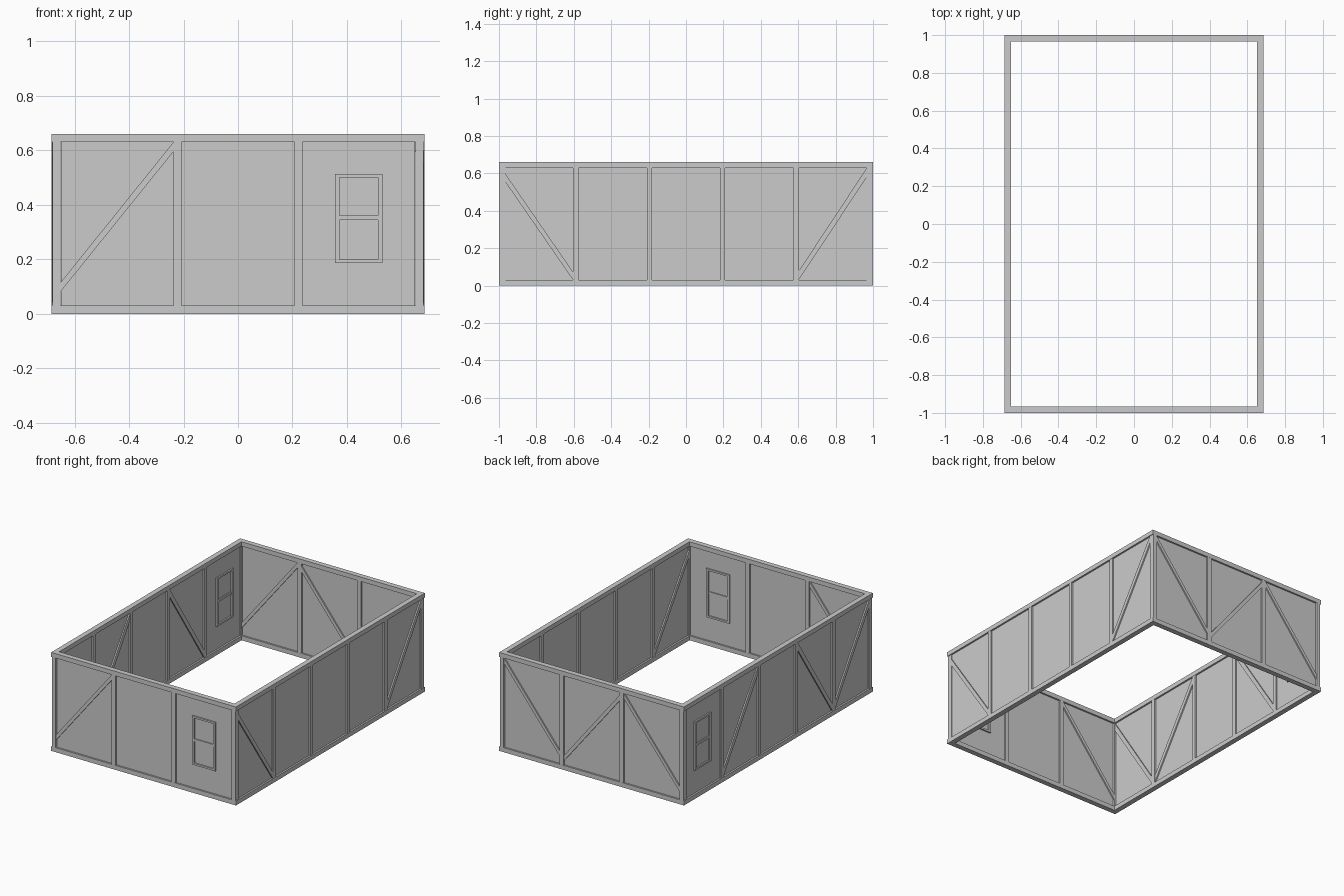
import bpy, bmesh

if "Cube" in bpy.data.objects:
    bpy.data.objects.remove(bpy.data.objects["Cube"])

HX, HY, H = 0.685, 1.0, 0.66      # half width, half length, height
T = 0.035                         # timber wall thickness
B = 0.03                          # beam height / post width


def prism(name, wall, poly, half):
    """Extrude a (u, z) outline through a wall, centred on its mid plane."""
    axis, sign = wall
    mid = sign * ((HY if axis == 'x' else HX) - T / 2)
    bm = bmesh.new()
    rings = []
    for d in (mid - half, mid + half):
        rings.append([bm.verts.new((u, d, z) if axis == 'x' else (d, u, z))
                      for u, z in poly])
    n = len(poly)
    bm.faces.new(rings[0])
    bm.faces.new(rings[1])
    for i in range(n):
        j = (i + 1) % n
        bm.faces.new((rings[0][i], rings[0][j], rings[1][j], rings[1][i]))
    bmesh.ops.recalc_face_normals(bm, faces=bm.faces)
    me = bpy.data.meshes.new(name)
    bm.to_mesh(me)
    bm.free()
    ob = bpy.data.objects.new(name, me)
    bpy.context.collection.objects.link(ob)
    return ob


def rect(name, wall, u0, u1, z0, z1, half):
    return prism(name, wall, [(u0, z0), (u1, z0), (u1, z1), (u0, z1)], half)


def brace(wall, low_u, high_u, low, high, half):
    prism("diagonal_brace", wall, [(low_u, low[0]), (high_u, high[0]),
                                   (high_u, high[1]), (low_u, low[1])], half)


def window(wall, c):
    w, z0, z1, half = 0.087, 0.187, 0.513, 0.0155
    for s in (-1, 1):
        a, b = sorted((c + s * w, c + s * (w - 0.016)))
        rect("window_jamb", wall, a, b, z0, z1, half)
    i = w - 0.016
    rect("window_sill", wall, c - i, c + i, z0, z0 + 0.012, half)
    rect("window_head", wall, c - i, c + i, z1 - 0.012, z1, half)
    rect("window_crossbar", wall, c - i, c + i, 0.345, 0.361, 0.0125)


front, back, left, right = ('x', -1), ('x', 1), ('y', -1), ('y', 1)

# Sill and top plate rings
for z0, name in ((0, "sill_beam"), (H - B, "top_plate")):
    for wall in (front, back):
        rect(name, wall, -HX, HX, z0, z0 + B, T / 2)
    for wall in (left, right):
        rect(name, wall, -HY + T, HY - T, z0, z0 + B, T / 2)

# Infill panels
for wall in (front, back):
    rect("wall_panel", wall, -HX + T, HX - T, B, H - B, 0.006)
for wall in (left, right):
    rect("wall_panel", wall, -HY + T, HY - T, B, H - B, 0.006)

# Corner and intermediate posts
for wall in (front, back):
    for s in (-1, 1):
        a, b = sorted((s * (HX - 0.005), s * (HX - 0.033)))
        rect("corner_post", wall, a, b, B, H - B, T / 2)
        rect("post", wall, s * 0.222 - 0.015, s * 0.222 + 0.015, B, H - B, 0.0165)
for wall in (left, right):
    for c in (-0.59, -0.195, 0.195, 0.59):
        rect("post", wall, c - 0.014, c + 0.014, B, H - B, 0.0165)

# Diagonal braces on the short walls
xe, xo, xi = 0.652, 0.237, 0.207
lo, hi = (0.08, 0.114), (0.595, 0.63)
brace(front, -xe, -xo, lo, hi, 0.0145)
brace(back, xo, xe, lo, hi, 0.0145)
brace(back, -xe, -xo, lo, hi, 0.0145)
bm_lo, bm_hi = (0.06, 0.096), (0.575, 0.612)
brace(back, xi, -xi, bm_lo, bm_hi, 0.0145)

# Diagonal braces on the long walls
ye, yo, ym, yi = 0.967, 0.604, 0.576, 0.209
lo, hi = (0.033, 0.08), (0.58, 0.63)
brace(right, -yo, -ye, (0.03, 0.073), (0.556, 0.6), 0.0145)
brace(right, yo, ye, lo, hi, 0.0145)
brace(left, -yo, -ye, lo, hi, 0.0145)
brace(left, -ym, -yi, lo, hi, 0.0145)
brace(left, ym, yi, lo, hi, 0.0145)

# Windows
window(front, 0.443)
window(left, 0.795)
